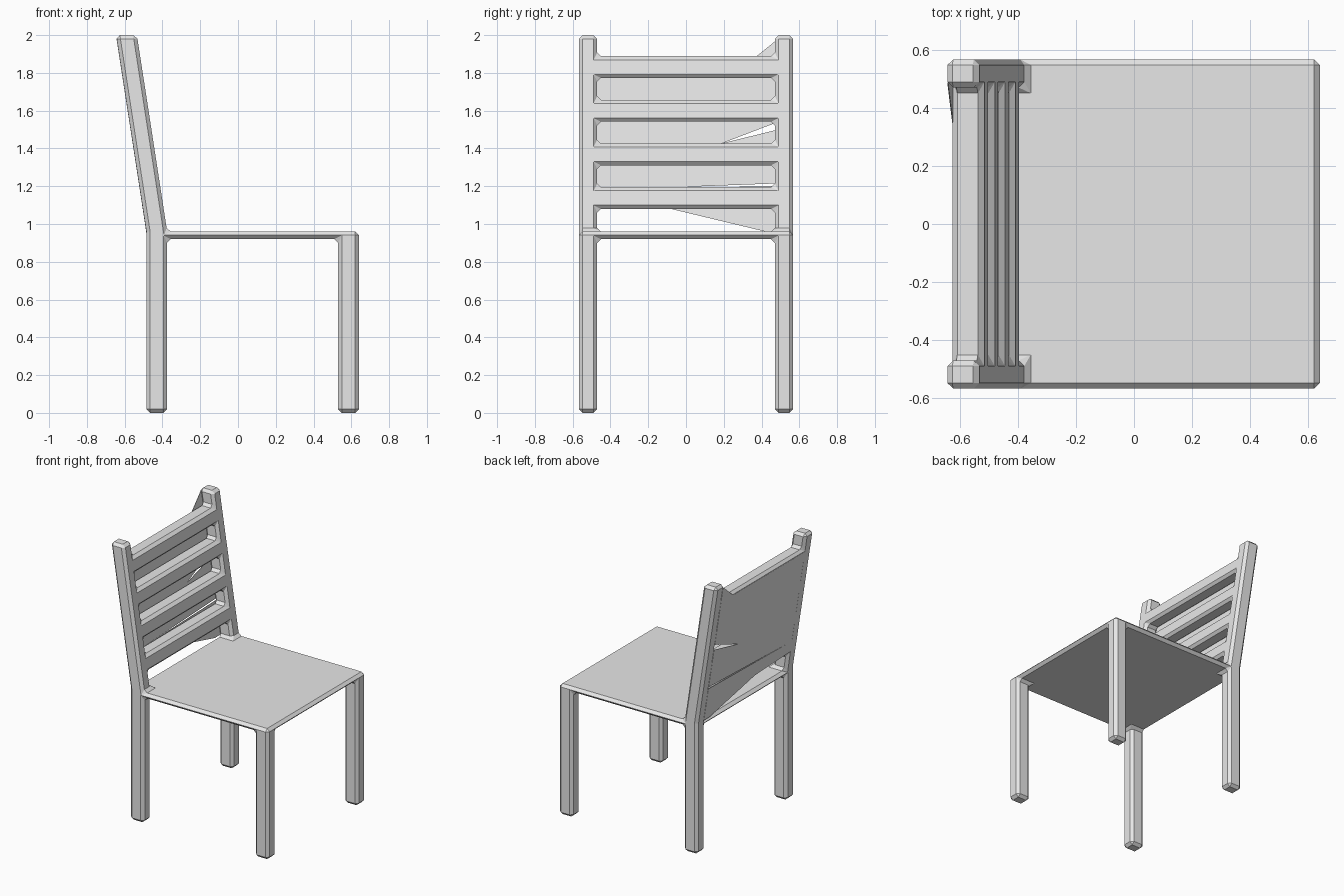
import bpy, bmesh, math
from itertools import product

cube = bpy.data.objects.get("Cube")
if cube:
    bpy.data.objects.remove(cube, do_unlink=True)

grey = bpy.data.materials.new("light_grey")
grey.use_nodes = True
colour = (0.8, 0.8, 0.8, 1)
grey.diffuse_color = colour
grey.node_tree.nodes["Principled BSDF"].inputs["Base Color"].default_value = colour

SEAT_TOP, LEAN = 0.96, 0.154


def add_object(name, bm):
    mesh = bpy.data.meshes.new(name)
    bm.to_mesh(mesh)
    bm.free()
    mesh.materials.append(grey)
    obj = bpy.data.objects.new(name, mesh)
    bpy.context.scene.collection.objects.link(obj)
    return obj


def leaned(x, z):
    """Tilt the backrest away above the seat."""
    return x - max(0, z - SEAT_TOP) * LEAN


# Block layout of legs, seat, posts and slats
xs = [-0.485, -0.375, 0.53, 0.64]
ys = [-0.567, -0.47, 0.47, 0.567]
zs = [0, 0.92, SEAT_TOP] + [1.08 + 0.1155 * i for i in range(8)] + [2.0]
SEAT = 1


def filled(i, j, k):
    if not (0 <= i < 3 and 0 <= j < 3 and 0 <= k < len(zs) - 1):
        return False
    if k == SEAT:
        return True
    if k < SEAT:
        return i != 1 and j != 1
    is_slat = k % 2 == 1 and k < len(zs) - 2
    return i == 0 and (j != 1 or is_slat)


# Outer skin of the blocks, with every sharp edge chamfered
bm = bmesh.new()
verts = {}


def corner(c):
    if c not in verts:
        x, y, z = xs[c[0]], ys[c[1]], zs[c[2]]
        verts[c] = bm.verts.new((leaned(x, z), y, z))
    return verts[c]


for cell in product(range(3), range(3), range(len(zs) - 1)):
    if not filled(*cell):
        continue
    for axis, side in product(range(3), (0, 1)):
        near = list(cell)
        near[axis] += 1 if side else -1
        if filled(*near):
            continue
        u, v = (axis + 1) % 3, (axis + 2) % 3
        loop = []
        for du, dv in ((0, 0), (1, 0), (1, 1), (0, 1)):
            c = list(cell)
            c[axis] += side
            c[u] += du
            c[v] += dv
            loop.append(corner(tuple(c)))
        bm.faces.new(loop if side else loop[::-1])

bm.normal_update()
sharp = [e for e in bm.edges if e.calc_face_angle(0) > math.radians(30)]
bmesh.ops.bevel(bm, geom=sharp, offset=0.0195, offset_type='OFFSET',
                segments=1, affect='EDGES', clamp_overlap=False)
add_object("chair_frame", bm)

# Thin sheet behind the slats, with narrow slits and a slanted lower edge
upper = [(-0.487, 1.865), (0.345, 1.865), (0.487, 1.98), (0.487, 1.54),
         (0.19, 1.427), (0.487, 1.5), (0.487, 1.215), (-0.45, 1.18), (-0.487, 1.18)]
lower = [(-0.487, 1.18), (-0.45, 1.18), (0.487, 1.202), (0.487, 0.96),
         (0.42, 0.96), (-0.08, 1.08), (-0.487, 1.1)]
bm = bmesh.new()
for outline in (upper, lower):
    face = bm.faces.new([bm.verts.new((leaned(xs[0] - 0.001, z), y, z)) for y, z in outline])
    back = bmesh.ops.extrude_face_region(bm, geom=[face])
    for v in back["geom"]:
        if isinstance(v, bmesh.types.BMVert):
            v.co.x += 0.003
bmesh.ops.recalc_face_normals(bm, faces=bm.faces)
add_object("back_sheet", bm)
